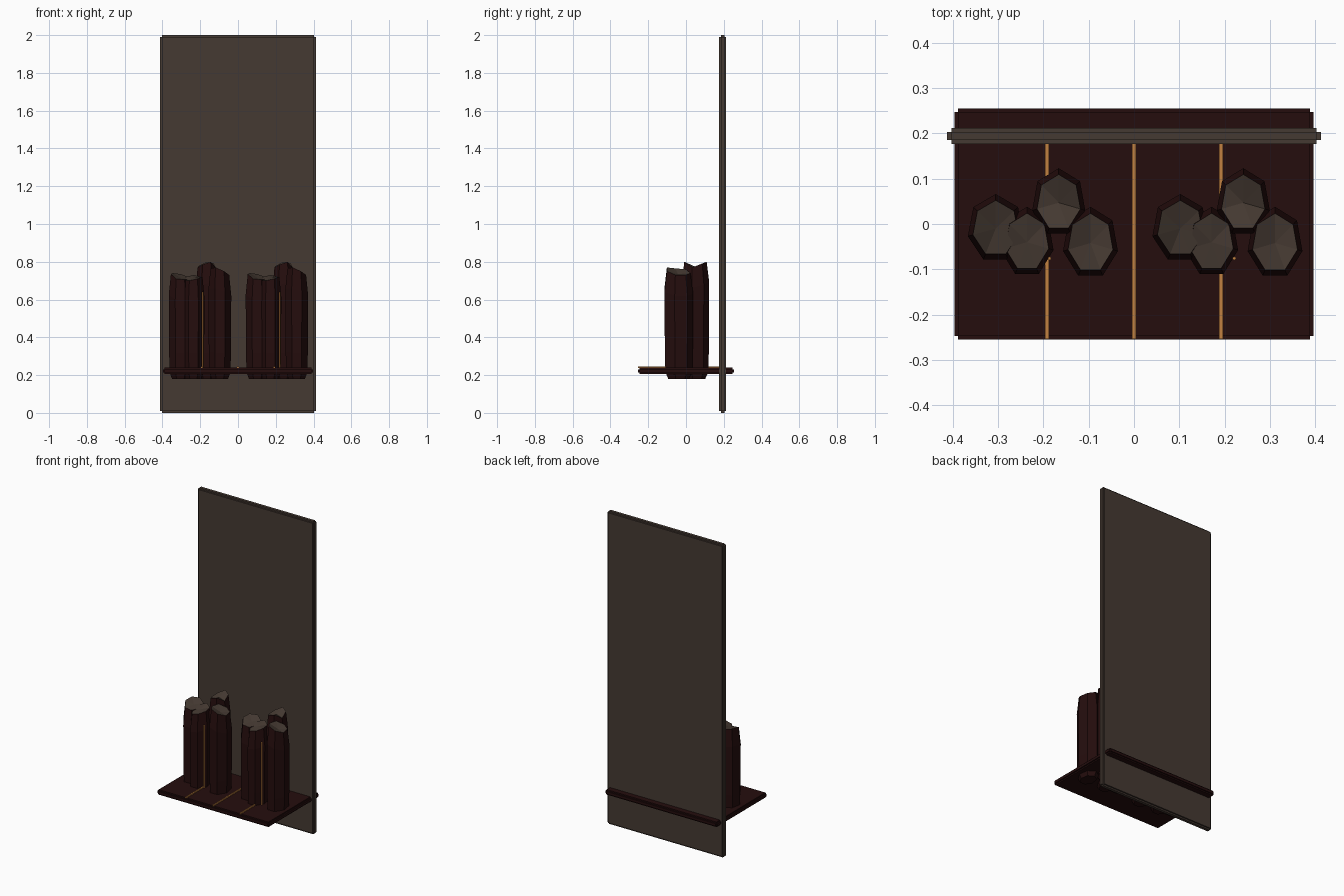
import bpy, bmesh, math
from mathutils import Matrix, Vector

if "Cube" in bpy.data.objects:
    bpy.data.objects.remove(bpy.data.objects["Cube"], do_unlink=True)


def material(name, rgb):
    m = bpy.data.materials.new(name)
    m.use_nodes = True
    m.diffuse_color = (*rgb, 1)
    bsdf = m.node_tree.nodes["Principled BSDF"]
    bsdf.inputs["Base Color"].default_value = (*rgb, 1)
    bsdf.inputs["Roughness"].default_value = 0.9
    return m


BROWN = material("grey brown", (0.060, 0.042, 0.032))
DARK = material("dark maroon", (0.018, 0.004, 0.004))
GOLD = material("gold", (0.54, 0.22, 0.052))


def finish(bm, name, *mats):
    bmesh.ops.recalc_face_normals(bm, faces=bm.faces)
    me = bpy.data.meshes.new(name)
    bm.to_mesh(me)
    bm.free()
    for m in mats:
        me.materials.append(m)
    ob = bpy.data.objects.new(name, me)
    bpy.context.collection.objects.link(ob)
    return ob


def add_box(bm, centre, size):
    bmesh.ops.create_cube(bm, size=1, matrix=Matrix.Translation(centre)
                          @ Matrix.Diagonal((*size, 1)))


def stepped_panel(name, centre, size, step, mat):
    """Panel with notched edges: three boxes, each full length on one axis."""
    bm = bmesh.new()
    for axis in range(3):
        add_box(bm, centre, [s if i == axis else s - 2 * step
                             for i, s in enumerate(size)])
    return finish(bm, name, mat)


def crystal(name, x, y, rx, ry, heights, middle):
    """Seven-sided column with a tapered shoulder and a broken, faceted top."""
    n = len(heights)
    bm = bmesh.new()
    rings = []
    # radius factor, height (None = relative to the broken rim)
    for f, z, drop in ((0.72, 0.18, 0), (0.93, 0.215, 0), (0.97, 0.32, 0),
                       (1.0, None, 0.11), (0.82, None, 0)):
        ring = []
        for i, h in enumerate(heights):
            a = math.radians(90) + i * math.tau / n
            ring.append(bm.verts.new((x + f * rx * math.cos(a),
                                      y + f * ry * math.sin(a),
                                      h - drop if z is None else z)))
        rings.append(ring)
    for lo, hi in zip(rings, rings[1:]):
        for i in range(n):
            j = (i + 1) % n
            bm.faces.new((lo[i], lo[j], hi[j], hi[i]))
    bm.faces.new(rings[0][::-1])
    tip = bm.verts.new((x, y, middle))
    for i in range(n):
        bm.faces.new((rings[-1][i], rings[-1][(i + 1) % n], tip)).material_index = 1
    return finish(bm, name, DARK, BROWN)


# Tall back board and the shelf that passes through it
stepped_panel("back_board", (0, 0.194, 1.0), (0.824, 0.036, 2.0), 0.009, BROWN)
stepped_panel("shelf", (0, 0, 0.223), (0.792, 0.51, 0.032), 0.008, DARK)

# Gold strips on the shelf
for label, x in (("right", -0.192), ("middle", 0), ("left", 0.192)):
    bm = bmesh.new()
    add_box(bm, (x, -0.037, 0.242), (0.008, 0.434, 0.008))
    finish(bm, "shelf_strip_" + label, GOLD)

# Two matching clusters of crystals, each with a gold thread
COLUMNS = (
    ("outer", -0.305, -0.01, 0.063, 0.076,
     (0.735, 0.74, 0.735, 0.71, 0.705, 0.71, 0.72), 0.715),
    ("front", -0.236, -0.04, 0.060, 0.078,
     (0.73, 0.72, 0.70, 0.70, 0.71, 0.72, 0.72), 0.715),
    ("back", -0.166, 0.047, 0.060, 0.076,
     (0.80, 0.78, 0.77, 0.785, 0.80, 0.77, 0.79), 0.775),
    ("inner", -0.096, -0.042, 0.062, 0.080,
     (0.74, 0.76, 0.765, 0.77, 0.75, 0.73, 0.73), 0.735),
)
for side, dx in (("right", 0), ("left", 0.407)):
    for part, x, y, rx, ry, heights, middle in COLUMNS:
        crystal(f"crystal_{part}_{side}", x + dx, y, rx, ry, heights, middle)
    bm = bmesh.new()
    bmesh.ops.create_cone(bm, cap_ends=True, segments=6, radius1=0.004,
                          radius2=0.004, depth=0.40,
                          matrix=Matrix.Translation((-0.186 + dx, -0.076, 0.44)))
    finish(bm, "gold_thread_" + side, GOLD)
